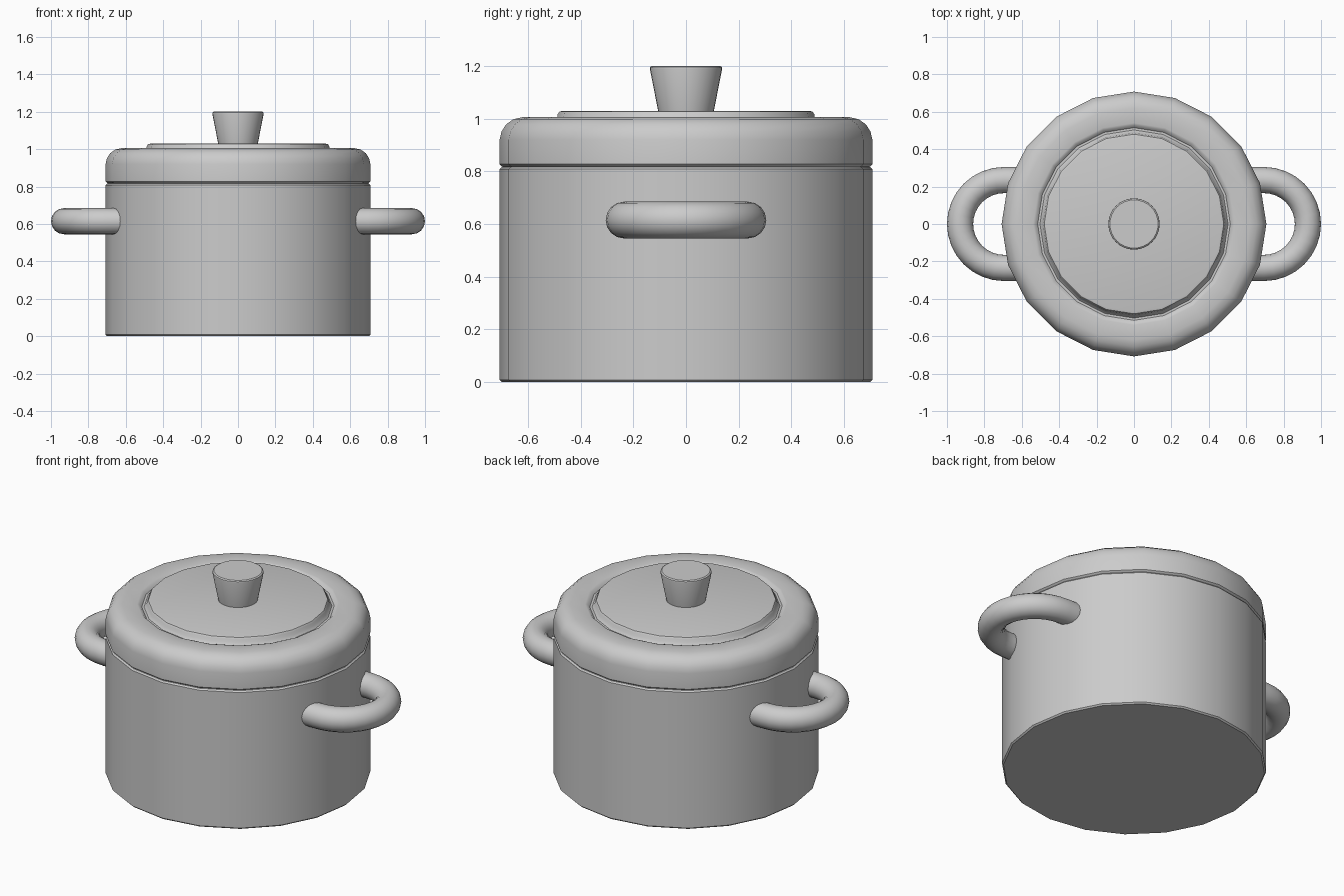
import bpy
import math

cube = bpy.data.objects.get("Cube")
if cube:
    bpy.data.objects.remove(cube, do_unlink=True)

grey = bpy.data.materials.new("pot grey")
grey.use_nodes = True
colour = (0.6, 0.6, 0.6, 1)
grey.diffuse_color = colour
grey.node_tree.nodes["Principled BSDF"].inputs["Base Color"].default_value = colour


def make_object(name, verts, faces):
    mesh = bpy.data.meshes.new(name)
    mesh.from_pydata(verts, [], faces)
    mesh.materials.append(grey)
    obj = bpy.data.objects.new(name, mesh)
    bpy.context.collection.objects.link(obj)
    bpy.ops.object.select_all(action="DESELECT")
    obj.select_set(True)
    bpy.context.view_layer.objects.active = obj
    bpy.ops.object.shade_smooth_by_angle(angle=math.radians(35))
    return obj


def skin(name, rings):
    """Join equal rings into a closed tube with flat end caps."""
    n = len(rings[0])
    verts = [p for ring in rings for p in ring]
    faces = [(k * n + i, k * n + (i + 1) % n, (k + 1) * n + (i + 1) % n, (k + 1) * n + i)
             for k in range(len(rings) - 1) for i in range(n)]
    faces.append(tuple(reversed(range(n))))
    faces.append(tuple(range(len(verts) - n, len(verts))))
    return make_object(name, verts, faces)


def lathe(name, profile, sides):
    """Turn a bottom-to-top (radius, height) profile around z."""
    steps = [2 * math.pi * i / sides for i in range(sides)]
    return skin(name, [[(r * math.cos(a), r * math.sin(a), z) for a in steps]
                       for r, z in profile])


def handle(name, side):
    """Sweep a round tube along a U that sinks into the pot wall."""
    bend, tube, height = 0.235, 0.07, 0.615
    path = [(0.6, -bend, 0)]
    for i in range(17):
        a = math.pi * (i / 16 - 0.5)
        path.append((0.695 + bend * math.cos(a), bend * math.sin(a), a + math.pi / 2))
    path.append((0.6, bend, math.pi))
    rings = []
    for x, y, heading in path:
        ring = []
        for j in range(16):
            t = 2 * math.pi * j / 16
            out = tube * math.cos(t)
            ring.append((side * (x + out * math.sin(heading)),
                         side * (y - out * math.cos(heading)),
                         height + tube * math.sin(t)))
        rings.append(ring)
    return skin(name, rings)


# Pot body with slightly eased rims
lathe("pot_body", [(0.7, 0), (0.708, 0.008), (0.708, 0.808), (0.7, 0.816)], 20)

# Lid: rounded shoulder, shallow groove and raised centre
lathe("lid", [(0.69, 0.815), (0.7, 0.819), (0.708, 0.827), (0.708, 0.92),
              (0.701, 0.951), (0.684, 0.978), (0.656, 0.998), (0.62, 1.006),
              (0.54, 1.006), (0.528, 1.002), (0.515, 0.988), (0.503, 0.988),
              (0.49, 1.002), (0.487, 1.018), (0.48, 1.027), (0.468, 1.03)], 20)

# Flared lid knob
lathe("lid_knob", [(0.104, 1.02), (0.137, 1.188), (0.136, 1.196), (0.129, 1.201)], 32)

# Side handles
for name, side in (("left_handle", 1), ("right_handle", -1)):
    handle(name, side)
